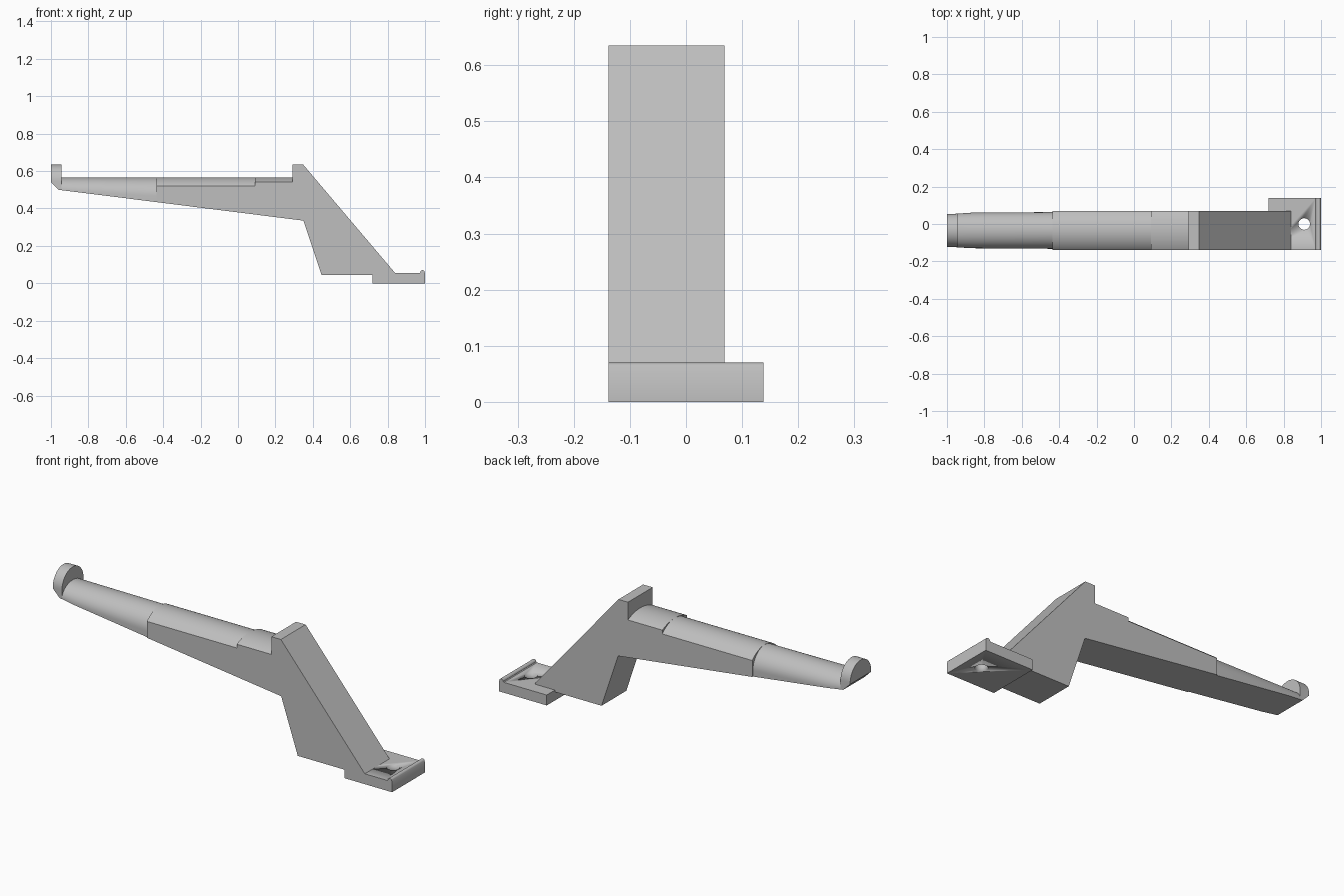
import bpy, bmesh, math

if "Cube" in bpy.data.objects:
    bpy.data.objects.remove(bpy.data.objects["Cube"])

Y0, Y1 = -0.138, 0.069          # width of the bracket and arm
YC, HW = (Y0 + Y1) / 2, (Y1 - Y0) / 2

grey = bpy.data.materials.new("plain grey")
grey.diffuse_color = (0.52, 0.52, 0.52, 1)
grey.use_nodes = True
grey.node_tree.nodes["Principled BSDF"].inputs["Base Color"].default_value = grey.diffuse_color


def loft(name, rings, smooth=False):
    """Skin a list of equal-length point rings and cap both ends."""
    bm = bmesh.new()
    vs = [[bm.verts.new(p) for p in r] for r in rings]
    n = len(rings[0])
    for a, b in zip(vs, vs[1:]):
        for i in range(n):
            bm.faces.new((a[i], a[(i + 1) % n], b[(i + 1) % n], b[i]))
    bm.faces.new(vs[0])
    bm.faces.new(vs[-1])
    bmesh.ops.recalc_face_normals(bm, faces=bm.faces)
    me = bpy.data.meshes.new(name)
    bm.to_mesh(me)
    bm.free()
    ob = bpy.data.objects.new(name, me)
    bpy.context.collection.objects.link(ob)
    me.materials.append(grey)
    if smooth:
        bpy.ops.object.select_all(action='DESELECT')
        ob.select_set(True)
        bpy.context.view_layer.objects.active = ob
        bpy.ops.object.shade_smooth_by_angle(angle=math.radians(30))
    return ob


def prism(name, profile, y0, y1, smooth=False):
    return loft(name, [[(x, y, z) for x, z in profile] for y in (y0, y1)], smooth)


def underside(x):
    """Height of the sloping underside of the arm."""
    return 0.335 + (0.35 - x) * (0.165 / 1.31)


def dome(x, half, edge, top, bottom, n=28):
    """Cross-section: flat bottom, straight sides, circular or elliptical top."""
    rise = top - edge
    pts = [(x, YC - half, bottom)]
    if rise < 0.6 * half:                       # shallow circular arc
        r = (half * half + rise * rise) / (2 * rise)
        a = math.asin(half / r)
        for i in range(n + 1):
            t = -a + 2 * a * i / n
            pts.append((x, YC + r * math.sin(t), top - r + r * math.cos(t)))
    else:                                       # half ellipse
        for i in range(n + 1):
            t = math.pi * (1 - i / n)
            pts.append((x, YC + half * math.cos(t), edge + rise * math.sin(t)))
    return pts + [(x, YC + half, bottom)]


# Angled bracket
prism("bracket", [(0.292, 0.635), (0.348, 0.635), (0.84, 0.055), (0.72, 0.055),
                  (0.72, 0.045), (0.447, 0.045), (0.35, 0.335),
                  (0.292, underside(0.292))], Y0, Y1)

# Arm sections with rounded tops
for name, xa, xb, edge in (("arm_root", 0.09, 0.292, 0.541),
                           ("arm_middle", -0.437, 0.09, 0.521)):
    loft(name, [dome(x, HW, edge, 0.566, underside(x)) for x in (xa, xb)], True)

# Tapering rounded arm end
loft("arm_tip", [dome(-0.437, 0.098, 0.466, 0.566, underside(-0.437)),
                 dome(-0.87, 0.095, underside(-0.87) + 0.002, 0.566, underside(-0.87)),
                 dome(-0.945, 0.09, underside(-0.945) + 0.002, 0.566, underside(-0.945))], True)

# Upright end stop, chamfered at its lower outer edge
loft("end_stop", [dome(-1.0, 0.088, 0.546, 0.635, 0.54),
                  dome(-0.96, 0.089, 0.546, 0.635, 0.5),
                  dome(-0.945, 0.09, 0.546, 0.635, underside(-0.945))], True)

# Foot plate with a rounded lip along the outer edge
lip = [(0.9865 + 0.0115 * math.cos(t), 0.0585 + 0.0115 * math.sin(t))
       for t in (math.pi * i / 10 for i in range(11))]
plate = prism("foot_plate", [(0.72, 0), (1.0, 0), (1.0, 0.055)] + lip +
              [(0.971, 0.055), (0.72, 0.055)], -0.138, 0.138, True)

# Screw hole through the foot plate
hole = [(0.91 + 0.031 * math.cos(t), 0.031 * math.sin(t))
        for t in (math.tau * i / 32 for i in range(32))]
cutter = loft("hole_cutter", [[(x, y, z) for x, y in hole] for z in (-0.1, 0.2)], True)
cutter.hide_render = True
mod = plate.modifiers.new("hole", 'BOOLEAN')
mod.operation = 'DIFFERENCE'
mod.solver = 'EXACT'
mod.object = cutter
bpy.context.view_layer.objects.active = plate
bpy.ops.object.modifier_apply(modifier=mod.name)
bpy.data.objects.remove(cutter)
